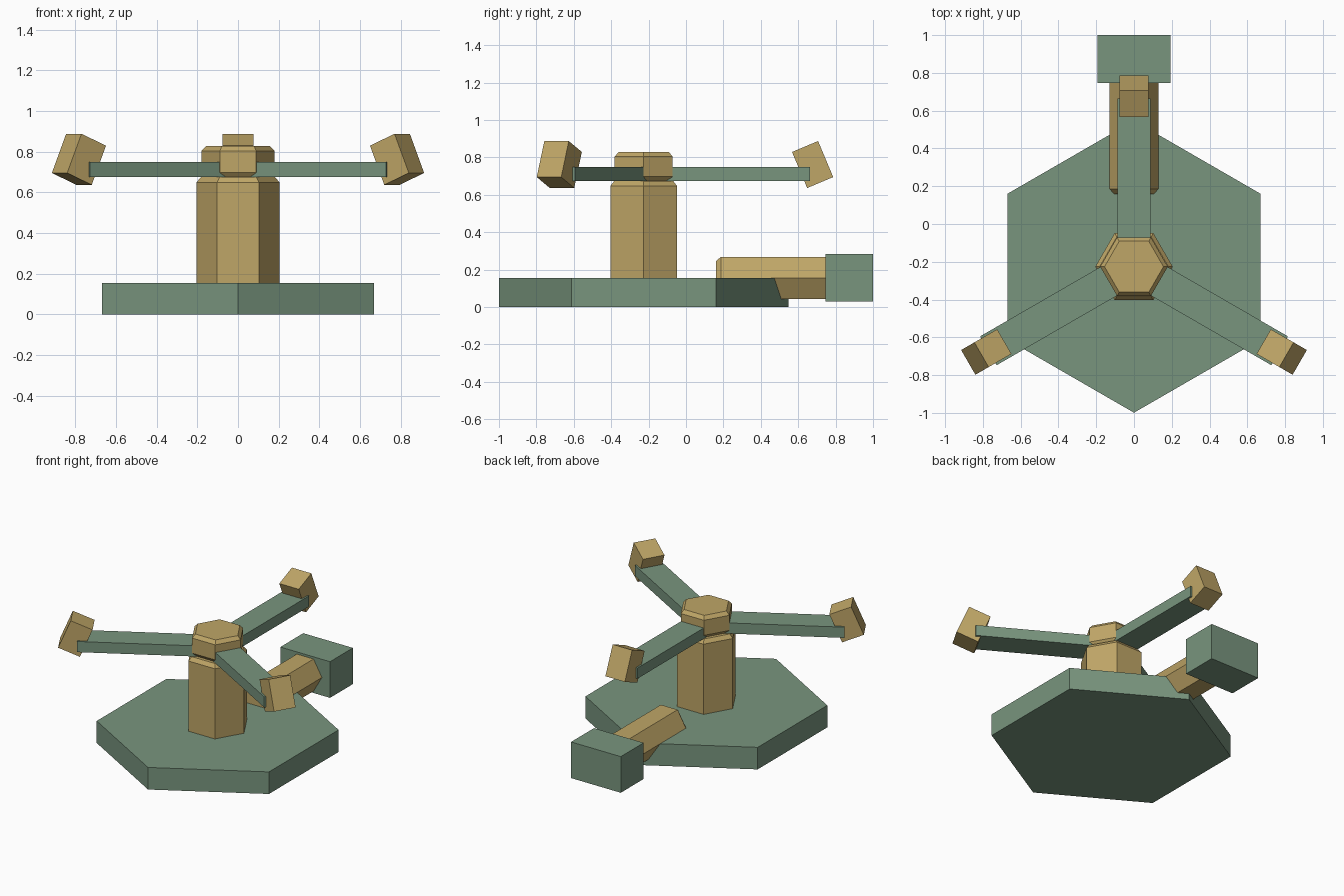
import bpy, bmesh
from math import cos, sin, pi, radians
from mathutils import Matrix, Vector

cube = bpy.data.objects.get("Cube")
if cube:
    bpy.data.objects.remove(cube, do_unlink=True)


def material(name, rgb):
    m = bpy.data.materials.new(name)
    m.use_nodes = True
    m.diffuse_color = (*rgb, 1)
    m.node_tree.nodes["Principled BSDF"].inputs["Base Color"].default_value = (*rgb, 1)
    return m


green = material("sage green", (0.19, 0.30, 0.208))
tan = material("tan", (0.52, 0.38, 0.135))


def finish(name, bm, mat, matrix):
    bmesh.ops.recalc_face_normals(bm, faces=bm.faces)
    me = bpy.data.meshes.new(name)
    bm.to_mesh(me)
    bm.free()
    me.materials.append(mat)
    ob = bpy.data.objects.new(name, me)
    ob.matrix_world = matrix
    bpy.context.collection.objects.link(ob)
    return ob


def hex_prism(name, profile, mat, matrix, turn=0.0):
    """Six-sided solid from (radius, height) rings."""
    bm = bmesh.new()
    rings = [[bm.verts.new((r * cos(turn + i * pi / 3), r * sin(turn + i * pi / 3), z))
              for i in range(6)] for r, z in profile]
    for low, high in zip(rings, rings[1:]):
        for i in range(6):
            j = (i + 1) % 6
            bm.faces.new((low[i], low[j], high[j], high[i]))
    bm.faces.new(rings[0])
    bm.faces.new(rings[-1])
    return finish(name, bm, mat, matrix)


def box(name, size, centre, mat, matrix=Matrix(), tilt=0.0):
    bm = bmesh.new()
    bmesh.ops.create_cube(bm, size=1)
    bmesh.ops.scale(bm, vec=Vector(size), verts=bm.verts)
    place = Matrix.Translation(centre) @ Matrix.Rotation(tilt, 4, 'Y')
    return finish(name, bm, mat, matrix @ place)


hub = Matrix.Translation((0, -0.226, 0))

# Base plate, post and cap
hex_prism("base_plate", [(0.773, 0), (0.773, 0.155)], green, hub, pi / 2)
hex_prism("post", [(0.205, 0.10), (0.205, 0.648), (0.182, 0.674)], tan, hub)
hex_prism("post_cap", [(0.156, 0.674), (0.179, 0.698), (0.179, 0.804), (0.156, 0.828)], tan, hub)

# Three arms, each with a tilted seat block at its end
for side, angle in (("back", 90), ("right", 210), ("left", 330)):
    spoke = hub @ Matrix.Rotation(radians(angle), 4, 'Z')
    box(side + "_arm", (0.89, 0.176, 0.075), (0.445, 0, 0.712), green, spoke)
    box(side + "_arm_block", (0.151, 0.151, 0.209), (0.903, 0, 0.762), tan, spoke, -radians(22.8))

# Lying barrel and counterweight box at the back
lying = Matrix.Translation((0, 0, 0.155)) @ Matrix.Rotation(-pi / 2, 4, 'X')
hex_prism("barrel", [(0.105, 0.16), (0.13, 0.186), (0.13, 0.80), (0.105, 0.826)], tan, lying)
box("counterweight", (0.386, 0.254, 0.254), (0, 0.873, 0.156), green)
